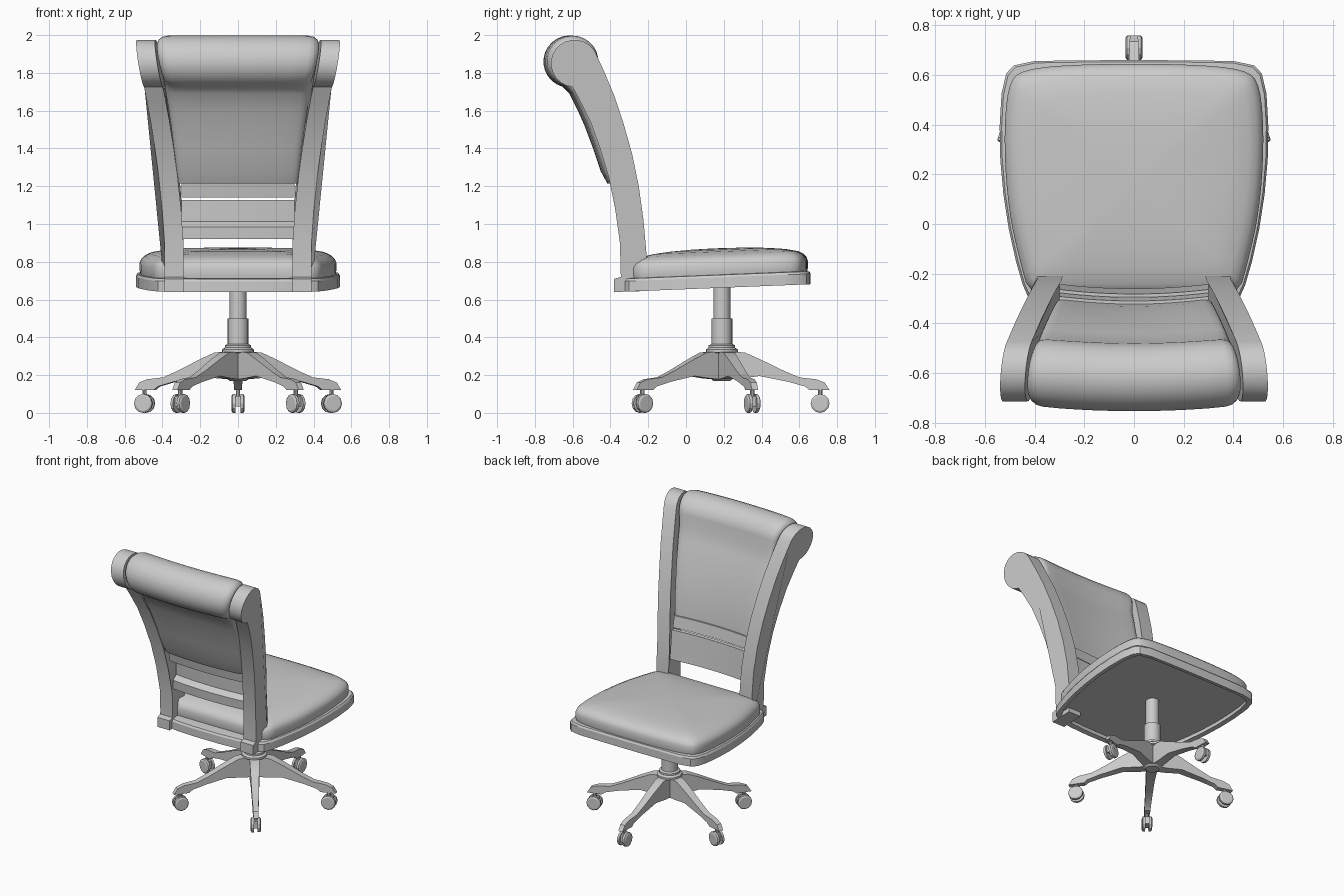
import bpy, bmesh, math
from mathutils import Matrix, Vector

if "Cube" in bpy.data.objects:
    bpy.data.objects.remove(bpy.data.objects["Cube"])

CY = 0.19  # y of the swivel axis


def make(name, verts, faces, smooth=None):
    me = bpy.data.meshes.new(name)
    me.from_pydata(verts, [], faces)
    bm = bmesh.new()
    bm.from_mesh(me)
    bmesh.ops.recalc_face_normals(bm, faces=bm.faces)
    bm.to_mesh(me)
    bm.free()
    ob = bpy.data.objects.new(name, me)
    bpy.context.collection.objects.link(ob)
    if smooth:
        bpy.ops.object.select_all(action='DESELECT')
        ob.select_set(True)
        bpy.context.view_layer.objects.active = ob
        bpy.ops.object.shade_smooth_by_angle(angle=math.radians(smooth))
    return ob


def loft(name, rings, smooth=None):
    """Bridge equal closed rings and cap both ends."""
    n = len(rings[0])
    verts = [v for r in rings for v in r]
    faces = [(k*n + i, k*n + (i+1) % n, (k+1)*n + (i+1) % n, (k+1)*n + i)
             for k in range(len(rings)-1) for i in range(n)]
    faces += [tuple(range(n)), tuple(range(len(verts)-n, len(verts)))]
    return make(name, verts, faces, smooth)


def lathe(name, prof, x, y, n=20):
    rings = [[(x + r*math.cos(2*math.pi*i/n), y + r*math.sin(2*math.pi*i/n), z)
              for i in range(n)] for r, z in prof]
    return loft(name, rings, 35)


def outline(half, rounds):
    """Mirror a half outline and round it by corner cutting."""
    pts = [Vector(p) for p in half] + [Vector((-x, y)) for x, y in reversed(half)]
    for _ in range(rounds):
        pts = [q for i in range(len(pts)) for q in
               (pts[i].lerp(pts[(i+1) % len(pts)], .25), pts[i].lerp(pts[(i+1) % len(pts)], .75))]
    return pts


def seat_ring(pts, inset, z, slope=0.04):
    c = Vector((0, 0.17))
    out = []
    for p in pts:
        q = c + (p - c) * (1 - inset)
        out.append((q.x, q.y, z + slope*(q.y + 0.37)))
    return out


# Seat frame with recessed underside
fr = outline([(0.2, -0.365), (0.41, -0.33), (0.46, -0.22), (0.52, 0.05), (0.545, 0.33),
              (0.53, 0.59), (0.47, 0.655), (0.2, 0.66)], 1)
loft("seat_frame", [seat_ring(fr, i, z) for i, z in
     [(.06, .67), (.06, .645), (.0, .64), (0, .695), (.015, .708), (.08, .712)]], 30)

# Seat cushion, domed towards the middle
cu = outline([(0.2, -0.29), (0.42, -0.29), (0.46, -0.15), (0.505, 0.05), (0.525, 0.32),
              (0.51, 0.56), (0.45, 0.625), (0.2, 0.645)], 2)
loft("seat_cushion", [seat_ring(cu, i, z) for i, z in
     [(.01, .70), (0, .725), (0, .765), (.015, .785), (.05, .803), (.11, .818),
      (.25, .832), (.45, .842), (.7, .848), (.93, .85)]], 50)


# Sideways flare shared by posts and back cushion
def flare(y, z):
    s = z - 0.6*(y + 0.3)
    return 0.14 * (max(0, s - 0.9)/1.2)**1.4


def arc(cy, cz, r, a0, a1, n):
    return [(cy + r*math.cos(math.radians(a0 + (a1-a0)*i/n)),
             cz + r*math.sin(math.radians(a0 + (a1-a0)*i/n))) for i in range(n+1)]


# Scrolled back posts
post = [(-.38, .64), (-.21, .645), (-.21, .85), (-.225, 1.02), (-.25, 1.2), (-.285, 1.37),
        (-.33, 1.53), (-.38, 1.68), (-.43, 1.8)]
post += arc(-.59, 1.85, .125, 22, 265, 16)
post += [(-.56, 1.65), (-.505, 1.54), (-.455, 1.4), (-.41, 1.25), (-.375, 1.08),
         (-.35, .9), (-.345, .72), (-.38, .71)]
for side, label in ((1, "right"), (-1, "left")):
    loft("back_post_" + label,
         [[(side*(x + flare(y, z)), y, z) for y, z in post] for x in (.288, .388)], 30)

# Upholstered back cushion ending in a roll; each point has a spine point to shrink to
front = [(-.30, 1.215), (-.31, 1.3), (-.335, 1.43), (-.375, 1.58), (-.42, 1.71), (-.455, 1.8)]
rear = [(-.395, 1.215), (-.43, 1.28), (-.47, 1.4), (-.515, 1.52), (-.555, 1.61), (-.595, 1.69)]
mid = [((a+c)/2, (b+d)/2) for (a, b), (c, d) in zip(front, rear)]
roll = arc(-.595, 1.86, .138, 10, 255, 18)
prof = list(zip(front, mid)) + [(p, (-.595, 1.86)) for p in roll] + list(zip(rear, mid))[::-1]
rings = []
for u in (-1, -.985, -.94, -.88, -.7, -.45, -.2, 0, .2, .45, .7, .88, .94, .985, 1):
    k = {1: .72, .985: .84, .94: .95, .88: .99}.get(abs(u), 1)
    ring = []
    for (y, z), (sy, sz) in prof:
        w = .292 + flare(y, z) * .88
        ring.append((u*w, sy + (y-sy)*k - .022*(1 - u*u), sz + (z-sz)*k))
    rings.append(ring)
loft("back_cushion", rings, 50)


# Curved cross rails under the back cushion
def rail(name, sec):
    loft(name, [[(.03*i, y - .02*(1 - (i/10.5)**2), z) for y, z in sec]
                for i in range(-10, 11)], 30)


rail("upper_rail", [(-.275, 1.14), (-.29, 1.222), (-.375, 1.222), (-.36, 1.14)])
rail("lower_rail", [(-.24, .92), (-.262, 1.128), (-.29, 1.128), (-.285, 1.012),
                    (-.325, .985), (-.32, .92)])

# Swivel column and hub
lathe("column", [(.055, .34), (.055, .5), (.045, .5), (.045, .69)], 0, CY)
lathe("hub", [(.045, .17), (.058, .18), (.058, .315), (.085, .32), (.085, .335),
              (.07, .345), (.07, .358), (.055, .365)], 0, CY)

# Five legs with twin wheel casters
leg = [(.03, .325), (.12, .32), (.2, .285), (.33, .222), (.41, .188), (.5, .178), (.545, .16),
       (.57, .12), (.465, .12), (.44, .14), (.35, .165), (.2, .195), (.1, .182), (.03, .178)]
R = 0.52
for k in range(5):
    M = Matrix.Translation((0, CY, 0)) @ Matrix.Rotation(math.radians(18 + 72*k), 4, 'Z')
    parts = [loft("leg_%d" % k, [[(r, s*(.036 - .034*r), z) for r, z in leg] for s in (-1, 1)], 30)]
    for s in (-1, 1):
        parts.append(loft("caster_wheel_%d" % k, [
            [(R + r*math.cos(math.pi*i/6), s*t, .05 + r*math.sin(math.pi*i/6)) for i in range(12)]
            for r, t in ((.05, .012), (.05, .028), (.04, .034))], 25))
    parts.append(loft("caster_fork_%d" % k, [
        [(R + a, s*.015, z) for a, z in ((-.03, .035), (.03, .035), (.03, .09), (-.03, .09))]
        for s in (-1, 1)]))
    parts.append(lathe("caster_stem_%d" % k, [(.012, .08), (.012, .13)], R, 0, 10))
    for ob in parts:
        ob.data.transform(M)
